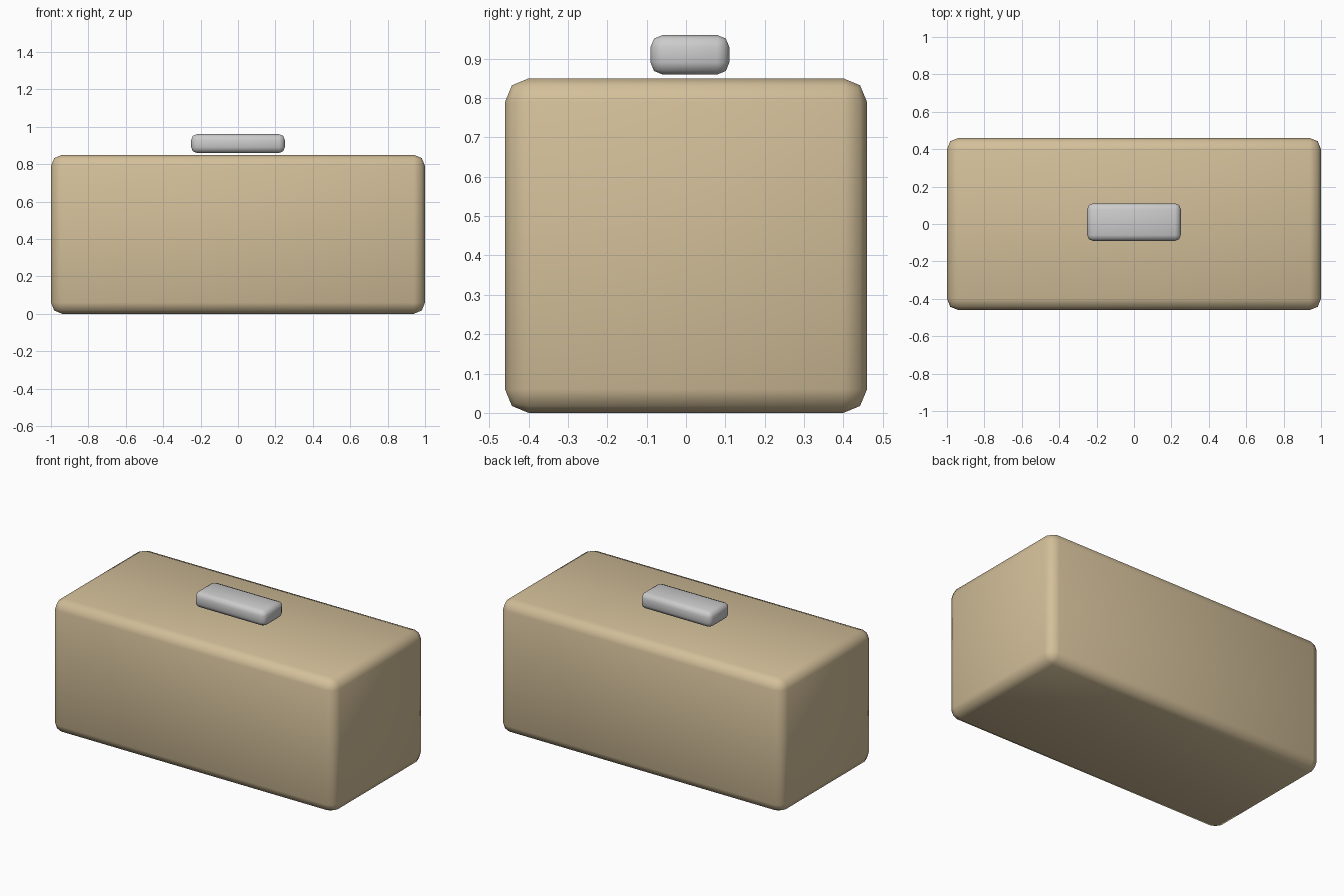
import bpy

if "Cube" in bpy.data.objects:
    bpy.data.objects.remove(bpy.data.objects["Cube"])


def rounded_box(name, size, center, bevel, color=None):
    bpy.ops.mesh.primitive_cube_add(size=1, location=center)
    obj = bpy.context.object
    obj.name = name
    obj.scale = size
    bpy.ops.object.transform_apply(location=False, rotation=False, scale=True)
    mod = obj.modifiers.new("Bevel", "BEVEL")
    mod.width = bevel
    mod.segments = 2
    bpy.ops.object.shade_smooth()
    if color:
        mat = bpy.data.materials.new(name + "_material")
        mat.diffuse_color = color
        mat.use_nodes = True
        mat.node_tree.nodes["Principled BSDF"].inputs["Base Color"].default_value = mat.diffuse_color
        obj.data.materials.append(mat)
    return obj


# Main case body
rounded_box("case_body", (2.0, 0.92, 0.85), (0, 0, 0.425), 0.06,
            (0.65, 0.52, 0.32, 1))

# Handle bar hovering just above the lid
rounded_box("handle", (0.5, 0.2, 0.1), (0, 0.01, 0.91), 0.03)
